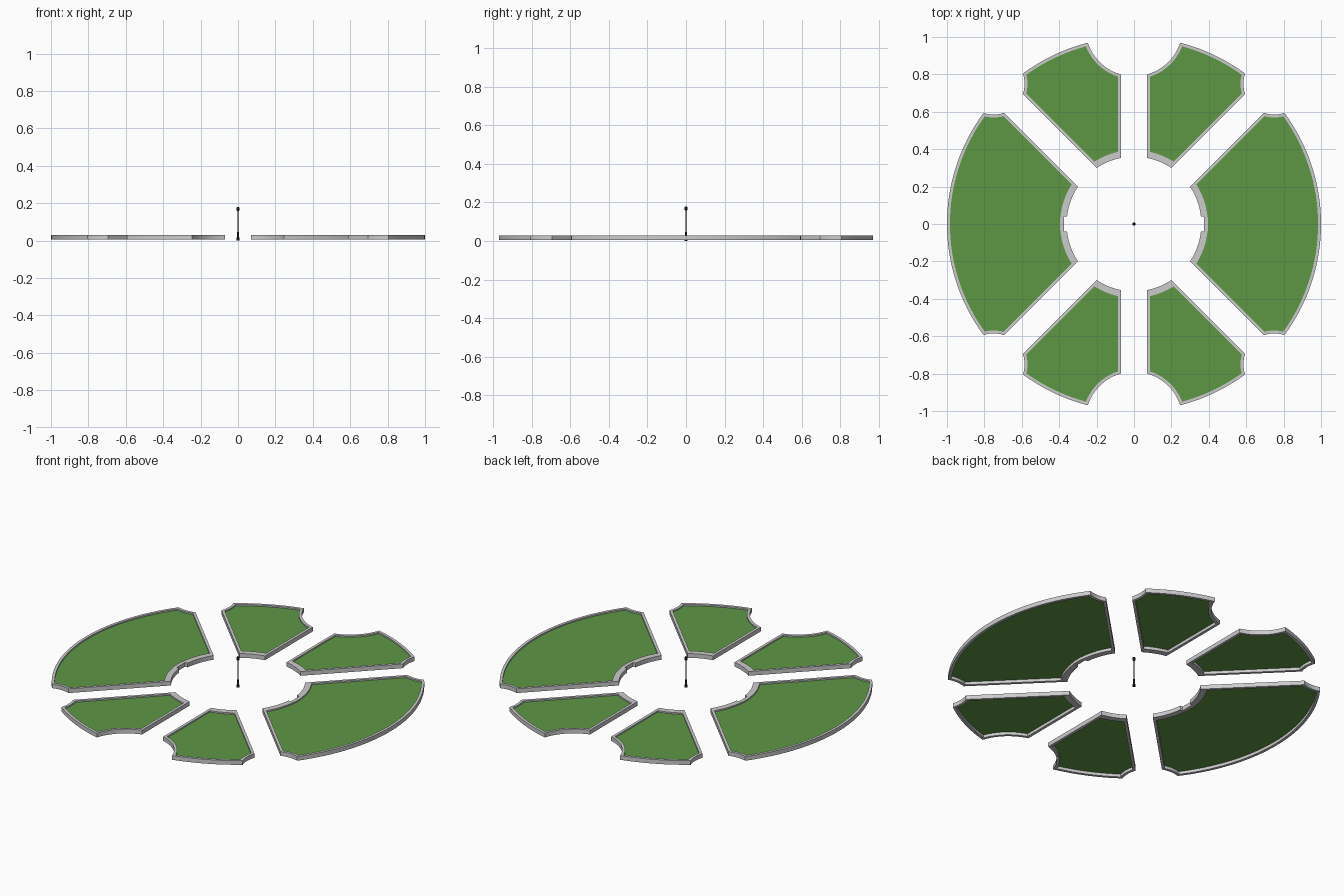
import bpy, bmesh, math
from mathutils import Vector as V
from mathutils.geometry import intersect_line_sphere_2d as line_circle
from mathutils.geometry import intersect_sphere_sphere_2d as circle_circle

if "Cube" in bpy.data.objects:
    bpy.data.objects.remove(bpy.data.objects["Cube"])

Z0, Z1, ZG = 0.005, 0.03, 0.022
O, SIDE, TOP = V((0, 0)), V((0.75, 0.75)), V((0, 1.05))


def material(name, rgb):
    m = bpy.data.materials.new(name)
    m.diffuse_color = (*rgb, 1)
    m.use_nodes = True
    m.node_tree.nodes["Principled BSDF"].inputs["Base Color"].default_value = m.diffuse_color
    return m


GREEN = material("grass_green", (0.11, 0.31, 0.06))
BLACK = material("lamp_black", (0.01, 0.01, 0.012))


def near(points, hint):
    return min((p for p in points if p), key=lambda p: (p - V(hint)).length)


def lc(a, b, c, r, hint):
    return near(line_circle(V(a), V(b), c, r, False), hint)


def cc(c1, r1, c2, r2, hint):
    return near(circle_circle(c1, r1, c2, r2), hint)


def arc(c, p, q, n):
    u, w = p - c, q - c
    a = math.atan2(u.y, u.x)
    d = math.atan2(w.y, w.x) - a
    d = (d + math.pi) % (2 * math.pi) - math.pi
    return [c + u.length * V((math.cos(a + d * i / n), math.sin(a + d * i / n)))
            for i in range(n + 1)]


def small_outline(d, k):
    # upright edge, inner arc, diagonal edge, side scoop, rim, top scoop
    x, off, ri = 0.07 + d, 0.1 + d * math.sqrt(2), 0.36 + k
    dl = ((0, off), (1, 1 + off))
    a = lc((x, 0), (x, 2), O, ri, (0.07, 0.35))
    b = lc(*dl, O, ri, (0.2, 0.3))
    c = lc(*dl, SIDE, 0.165 + d, (0.6, 0.7))
    e = cc(O, 1 - d, SIDE, 0.165 + d, (0.59, 0.81))
    f = cc(O, 1 - d, TOP, 0.26 + d, (0.25, 0.96))
    g = lc((x, 0), (x, 2), TOP, 0.26 + d, (0.07, 0.8))
    return (arc(O, a, b, 8) + arc(SIDE, c, e, 6)
            + arc(O, e, f, 10)[1:] + arc(TOP, f, g, 10)[1:])


def half_large_outline(d, k, notch_r, h):
    # rim, side scoop, diagonal edge, inner arc with a notch at the middle
    off, ri = 0.1 + d * math.sqrt(2), 0.36 + k
    dl = ((off, 0), (1 + off, 1))
    e = cc(O, 1 - d, SIDE, 0.165 + d, (0.81, 0.59))
    c = lc(*dl, SIDE, 0.165 + d, (0.7, 0.6))
    b = lc(*dl, O, ri, (0.3, 0.2))
    n = V((math.sqrt(ri * ri - 0.04 ** 2), 0.04))
    return (arc(O, V((1 - d, 0)), e, 16) + arc(SIDE, e, c, 6)[1:]
            + arc(O, b, n, 8) + [V((notch_r, h)), V((notch_r, 0))])


def make(name, bm, mat=None, mirror=False):
    bmesh.ops.recalc_face_normals(bm, faces=bm.faces[:])
    me = bpy.data.meshes.new(name)
    bm.to_mesh(me)
    bm.free()
    ob = bpy.data.objects.new(name, me)
    bpy.context.collection.objects.link(ob)
    if mat:
        me.materials.append(mat)
    bpy.ops.object.select_all(action='DESELECT')
    ob.select_set(True)
    bpy.context.view_layer.objects.active = ob
    bpy.ops.object.shade_smooth_by_angle(angle=math.radians(30))
    if mirror:
        m = ob.modifiers.new("mirror", 'MIRROR')
        m.use_axis = (True, True, False)
        m.merge_threshold = 0.0005
    return ob


def bed(name, outer, inner, closed):
    # stone curb: square section swept between the two outlines
    bm = bmesh.new()
    rings = [[bm.verts.new((p.x, p.y, z)) for p in pts]
             for pts, z in ((outer, Z0), (outer, Z1), (inner, Z1), (inner, Z0))]
    n = len(outer)
    for i in range(n if closed else n - 1):
        j = (i + 1) % n
        for s in range(4):
            r, t = rings[s], rings[(s + 1) % 4]
            bm.faces.new((r[i], r[j], t[j], t[i]))
    make(name + "_curb", bm, mirror=True)
    # grass sheet inside the curb
    bm = bmesh.new()
    f = bm.faces.new([bm.verts.new((p.x, p.y, ZG)) for p in inner])
    f.normal_update()
    up = f.normal.z > 0
    if not up:
        f.normal_flip()
    bmesh.ops.triangulate(bm, faces=bm.faces[:])
    ob = make(name + "_grass", bm, GREEN, True)
    if ob.data.polygons[0].normal.z < 0:
        ob.data.flip_normals()


bed("small_bed", small_outline(0, 0), small_outline(0.016, 0.035), True)
bed("large_bed", half_large_outline(0, 0, 0.374, 0.0399),
    half_large_outline(0.016, 0.035, 0.396, 0.03), False)


# lamp post in the middle
def lathe(name, profile, sides=12):
    bm = bmesh.new()
    rings = [[bm.verts.new((r * math.cos(2 * math.pi * i / sides),
                            r * math.sin(2 * math.pi * i / sides), z))
              for i in range(sides)] for r, z in profile]
    for a, b in zip(rings, rings[1:]):
        for i in range(sides):
            j = (i + 1) % sides
            bm.faces.new((a[i], a[j], b[j], b[i]))
    bm.faces.new(rings[0])
    bm.faces.new(rings[-1])
    make(name, bm, BLACK)


lathe("lamp_post", [(0.009, 0), (0.009, 0.006), (0.007, 0.012), (0.006, 0.025),
                    (0.0025, 0.06), (0.002, 0.16)])
lathe("lamp_head", [(0.005, 0.158), (0.008, 0.163), (0.008, 0.174), (0.005, 0.18)])
